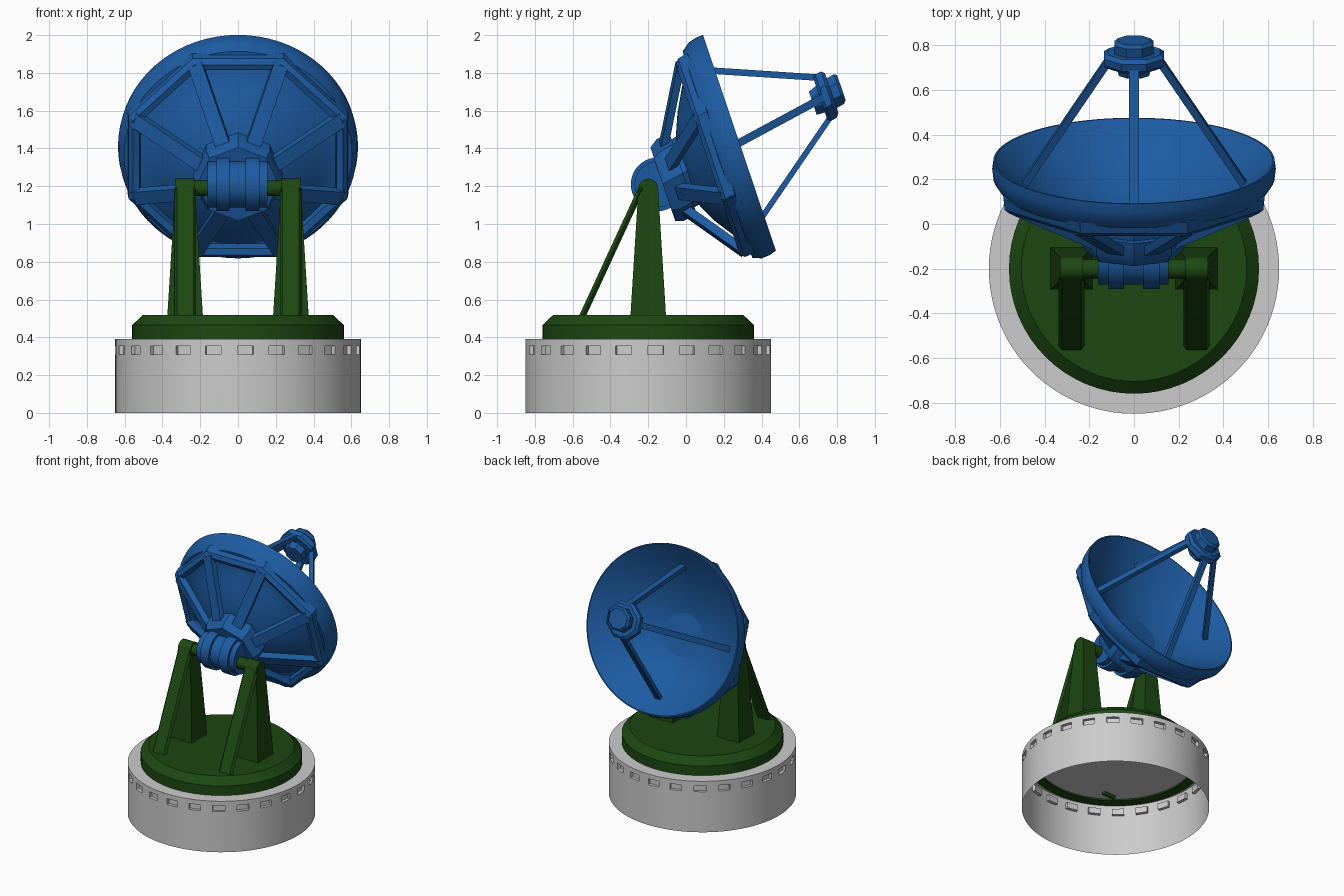
import bpy, bmesh
from math import sin, cos, pi, radians
from mathutils import Matrix, Vector

if "Cube" in bpy.data.objects:
    bpy.data.objects.remove(bpy.data.objects["Cube"])


def material(name, rgb):
    m = bpy.data.materials.new(name)
    m.diffuse_color = (*rgb, 1)
    m.use_nodes = True
    m.node_tree.nodes["Principled BSDF"].inputs["Base Color"].default_value = m.diffuse_color
    return m


BLUE = material("blue_paint", (0.012, 0.105, 0.36))
GREEN = material("green_paint", (0.012, 0.065, 0.006))


def finish(bm, name, mat, mtx=None, smooth=True):
    if mtx:
        bmesh.ops.transform(bm, matrix=mtx, verts=bm.verts)
    bmesh.ops.remove_doubles(bm, verts=bm.verts, dist=1e-5)
    bmesh.ops.recalc_face_normals(bm, faces=bm.faces)
    me = bpy.data.meshes.new(name)
    bm.to_mesh(me)
    bm.free()
    ob = bpy.data.objects.new(name, me)
    bpy.context.collection.objects.link(ob)
    if mat:
        me.materials.append(mat)
    if smooth:
        bpy.ops.object.select_all(action='DESELECT')
        ob.select_set(True)
        bpy.context.view_layer.objects.active = ob
        bpy.ops.object.shade_smooth_by_angle(angle=radians(30))
    return ob


def revolve(bm, profile, n, start=0.0):
    """Spin (radius, height) points about local z."""
    rings = [[bm.verts.new((r * cos(start + 2 * pi * i / n), r * sin(start + 2 * pi * i / n), h))
              for i in range(n)] for r, h in profile]
    for a, b in zip(rings, rings[1:]):
        for i in range(n):
            bm.faces.new((a[i], a[(i + 1) % n], b[(i + 1) % n], b[i]))


def lathe(name, profile, n, mat, mtx=None, start=0.0):
    bm = bmesh.new()
    revolve(bm, profile, n, start)
    return finish(bm, name, mat, mtx)


def beam(name, p, q, w, t, side, mat, mtx=None, chamfer=0.0):
    """Bar from p to q, w wide along side, t thick."""
    p, q = Vector(p), Vector(q)
    d = (q - p).normalized()
    s = (Vector(side) - d * d.dot(Vector(side))).normalized()
    k = d.cross(s)
    bm = bmesh.new()
    if chamfer:
        sec = [(-w/2, 0), (-w/2 + chamfer, -t/2), (w/2 - chamfer, -t/2),
               (w/2, 0), (w/2 - chamfer, t/2), (-w/2 + chamfer, t/2)]
    else:
        sec = [(-w/2, -t/2), (w/2, -t/2), (w/2, t/2), (-w/2, t/2)]
    ends = [[bm.verts.new(e + s * a + k * b) for a, b in sec] for e in (p, q)]
    n = len(sec)
    for i in range(n):
        bm.faces.new((ends[0][i], ends[0][(i + 1) % n], ends[1][(i + 1) % n], ends[1][i]))
    bm.faces.new(ends[0])
    bm.faces.new(ends[1])
    return finish(bm, name, mat, mtx, smooth=False)


BASE = Matrix.Translation((0, -0.2, 0))

# Grey base drum: thin wall, open below, 24 recessed slots
bm = bmesh.new()
start = radians(-90 + 3.4 - 3.75)
N = 96
revolve(bm, [(0.65, 0), (0.65, 0.31), (0.65, 0.355), (0.65, 0.39), (0.55, 0.39), (0, 0.39)], N, start)
bm.faces.ensure_lookup_table()
slots = [bm.faces[N + i] for i in range(N) if i % 4 < 2]
res = bmesh.ops.extrude_face_region(bm, geom=slots)
for v in res["geom"]:
    if isinstance(v, bmesh.types.BMVert):
        v.co.x *= 0.965
        v.co.y *= 0.965
bmesh.ops.delete(bm, geom=[f for f in slots if f.is_valid], context='FACES')
finish(bm, "base_drum", None, BASE)

# Turntable and its lip under the drum top
lathe("turntable", [(0, 0.392), (0.56, 0.392), (0.56, 0.465), (0.505, 0.517), (0, 0.517)], 64, GREEN, BASE)
lathe("turntable_lip", [(0.55, 0.386), (0.55, 0.375), (0.62, 0.375), (0.62, 0.386)], 64, GREEN, BASE)

# Legs, rounded tops, axle stubs and rear braces
for sx, tag in ((-1, "left"), (1, "right")):
    x = 0.28 * sx
    r2 = 2 ** 0.5
    lathe(tag + "_leg", [(0, 0.5), (0.095 * r2, 0.5), (0.052 * r2, 1.19), (0, 1.19)], 4, GREEN,
          Matrix.Translation((x, -0.2, 0)), pi / 4)
    side = Matrix.Translation((x, -0.2, 1.188)) @ Matrix.Rotation(pi / 2, 4, 'Y')
    lathe(tag + "_leg_cap", [(0, -0.052), (0.052, -0.052), (0.052, 0.052), (0, 0.052)], 32, GREEN, side)
    stub = Matrix.Translation((0.2 * sx, -0.2, 1.19)) @ Matrix.Rotation(pi / 2, 4, 'Y')
    lathe(tag + "_axle", [(0, -0.07), (0.043, -0.07), (0.043, 0.07), (0, 0.07)], 24, GREEN, stub)
    beam(tag + "_brace", (x, -0.235, 1.19), (x, -0.612, 0.375), 0.115, 0.034, (1, 0, 0), GREEN, None, 0.014)

# Pivot drum with two raised bands
pivot = Matrix.Translation((0, -0.15, 1.21)) @ Matrix.Rotation(pi / 2, 4, 'Y')
lathe("pivot_drum", [(0, -0.162), (0.122, -0.162), (0.122, -0.115), (0.142, -0.115), (0.142, -0.045),
                     (0.122, -0.045), (0.122, 0.04), (0.142, 0.04), (0.142, 0.115), (0.122, 0.115),
                     (0.122, 0.155), (0, 0.155)], 40, BLUE, pivot)

# Dish space: local y runs up the rim, local z along the slightly skewed axis
up = Vector((0, -0.32, 0.947))
axis = Vector((0, 0.947, 0.32)) + 0.17 * up
DISH = Matrix(((-1.045, 0, 0, 0),
               (0, up.y, axis.y, 0.283),
               (0, up.z, axis.z, 1.43),
               (0, 0, 0, 1)))

# Reflector shell
inner = [(0.595 * i / 12, -0.3 + 0.3 * (i / 12) ** 2) for i in range(13)]
outer = [(0.603, 0), (0.608, -0.04), (0.603, -0.085), (0.577, -0.13), (0.5, -0.135), (0.4, -0.2),
         (0.3, -0.26), (0.2, -0.305), (0.1, -0.33), (0, -0.335)]
lathe("reflector", inner + outer, 72, BLUE, DISH)

# Octagonal rear frame and hub
lathe("rear_frame", [(0.53, -0.1), (0.605, -0.11), (0.6, -0.165), (0.575, -0.188), (0.54, -0.18),
                     (0.53, -0.1)], 8, BLUE, DISH, pi / 8)
lathe("hub", [(0, -0.28), (0.19, -0.28), (0.19, -0.335), (0.228, -0.335), (0.228, -0.41),
              (0.205, -0.455), (0, -0.455)], 8, BLUE, DISH)

# Eight rear spokes
for i in range(8):
    a = pi / 8 + i * pi / 4
    c, s = cos(a), sin(a)
    beam("rear_spoke_%d" % (i + 1), (0.565 * c, 0.565 * s, -0.165), (0.18 * c, 0.18 * s, -0.395),
         0.075, 0.042, (-s, c, 0), BLUE, DISH)

# Four feed struts
for i in range(4):
    c, s = cos(i * pi / 2), sin(i * pi / 2)
    beam("feed_strut_%d" % (i + 1), (0.475 * c, 0.475 * s, -0.125), (0.105 * c, 0.105 * s, 0.51),
         0.042, 0.032, (-s, c, 0), BLUE, DISH)

# Feed head
lathe("feed_head", [(0, 0.435), (0.07, 0.435), (0.08, 0.48), (0.125, 0.48), (0.14, 0.495), (0.14, 0.53),
                    (0.12, 0.547), (0.09, 0.547), (0.09, 0.59), (0.075, 0.605), (0, 0.605)],
      8, BLUE, DISH, pi / 8)
